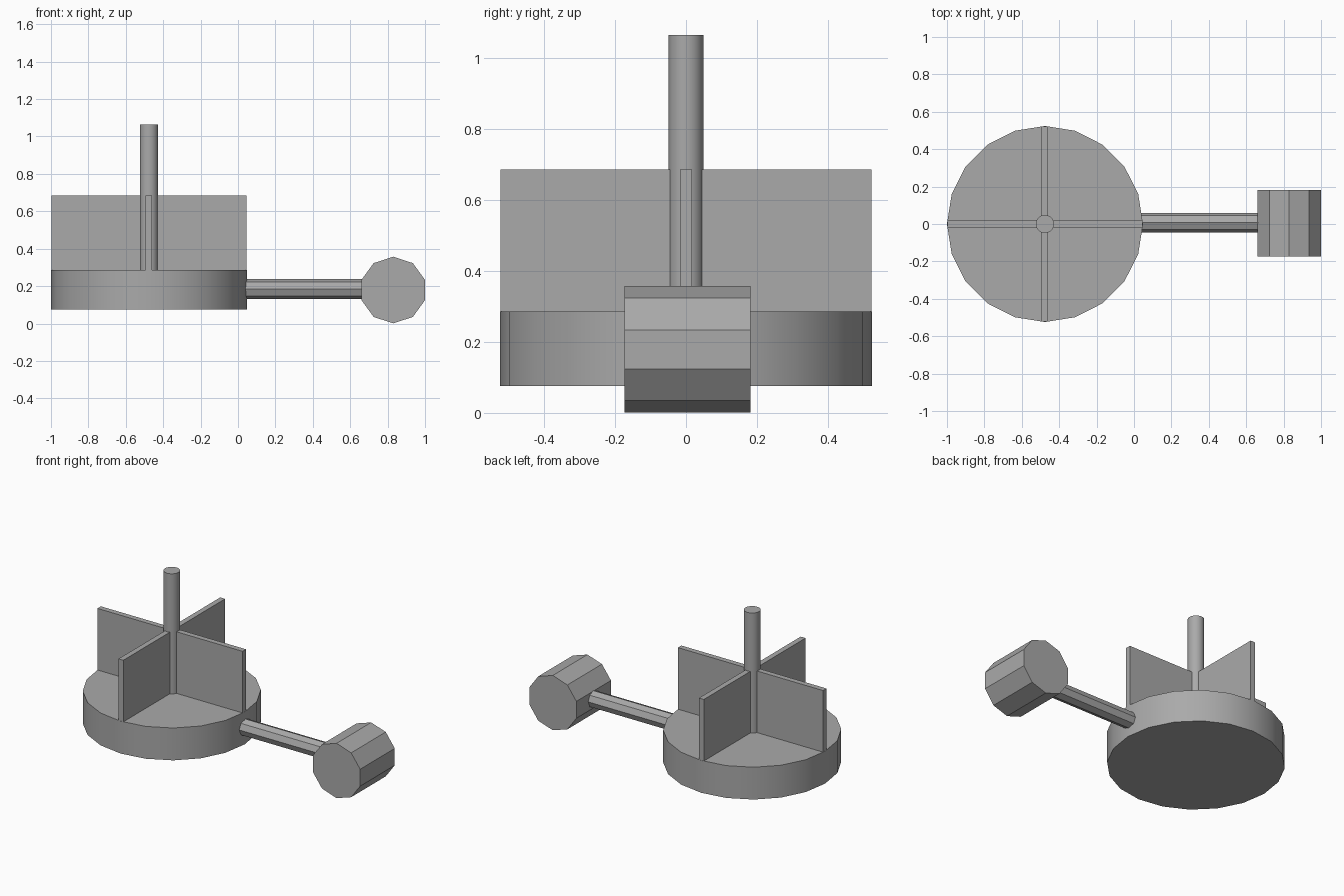
import bpy
from math import radians
from mathutils import Matrix

if "Cube" in bpy.data.objects:
    bpy.data.objects.remove(bpy.data.objects["Cube"])

GREY = (0.4, 0.4, 0.4, 1.0)
grey = bpy.data.materials.new("plain_grey")
grey.use_nodes = True
grey.diffuse_color = GREY
grey.node_tree.nodes["Principled BSDF"].inputs["Base Color"].default_value = GREY

HUB_X = -0.476     # axis of the drum
AXIS_Z = 0.18      # height of the handle


def finish(name, smooth=False):
    obj = bpy.context.object
    obj.name = name
    obj.data.materials.append(grey)
    if smooth:
        bpy.ops.object.shade_smooth_by_angle(angle=radians(30))
    return obj


def cylinder(name, sides, radius, length, centre, turn=None, smooth=False):
    bpy.ops.mesh.primitive_cylinder_add(
        vertices=sides, radius=radius, depth=length, location=centre)
    obj = finish(name, smooth)
    if turn:
        obj.data.transform(Matrix.Rotation(radians(90), 4, turn))
    return obj


def box(name, size, centre):
    bpy.ops.mesh.primitive_cube_add(size=1, location=centre)
    obj = finish(name)
    obj.data.transform(Matrix.Diagonal((*size, 1)))
    return obj


# Drum and upright spindle
cylinder("drum_base", 20, 0.524, 0.21, (HUB_X, 0, AXIS_Z), smooth=True)
cylinder("spindle", 20, 0.049, 0.785, (HUB_X, 0, 0.6725), smooth=True)

# Crossed blades standing on the drum
box("blade_across", (1.044, 0.035, 0.4), (HUB_X, 0, 0.485))
box("blade_deep", (0.035, 1.044, 0.4), (HUB_X, 0, 0.485))

# Handle rod and faceted grip
cylinder("handle_rod", 8, 0.053, 0.7, (0.36, 0.007, 0.184), turn="Y")
cylinder("handle_grip", 10, 0.178, 0.355, (0.83, 0.004, 0.179), turn="X")
